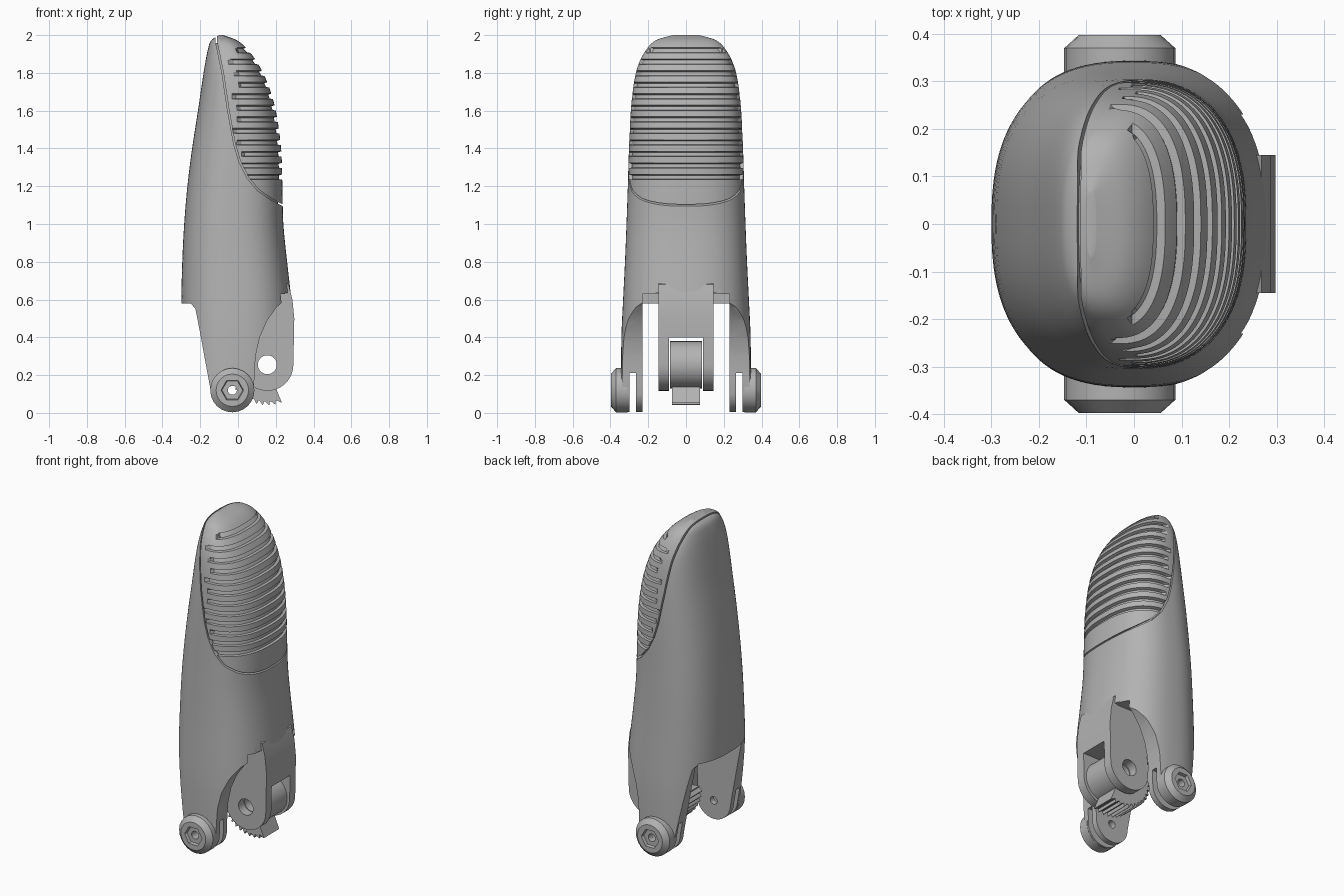
import bpy, bmesh
from math import sin, cos, pi, radians

if "Cube" in bpy.data.objects:
    bpy.data.objects.remove(bpy.data.objects["Cube"])

grey = bpy.data.materials.new("plain grey")
grey.use_nodes = True
GREY = (0.45, 0.45, 0.45, 1)
grey.diffuse_color = GREY
grey.node_tree.nodes["Principled BSDF"].inputs["Base Color"].default_value = GREY


def make(name, bm):
    bmesh.ops.recalc_face_normals(bm, faces=bm.faces)
    mesh = bpy.data.meshes.new(name)
    bm.to_mesh(mesh)
    bm.free()
    mesh.materials.append(grey)
    ob = bpy.data.objects.new(name, mesh)
    bpy.context.collection.objects.link(ob)
    return ob


def skin(name, rings, closed=False):
    """Join rings of points into a solid, capped unless the rings form a loop."""
    bm = bmesh.new()
    vs = [[bm.verts.new(p) for p in ring] for ring in rings]
    pairs = list(zip(vs, vs[1:])) + ([(vs[-1], vs[0])] if closed else [])
    for a, b in pairs:
        for i in range(len(a)):
            j = (i + 1) % len(a)
            bm.faces.new((a[i], a[j], b[j], b[i]))
    if not closed:
        bm.faces.new(vs[0])
        bm.faces.new(vs[-1])
    return make(name, bm)


def plate(name, outline, y0, y1):
    """Extrude an x-z outline along y."""
    return skin(name, [[(x, y, z) for x, z in outline] for y in (y0, y1)])


def box(name, x0, x1, y0, y1, z0, z1):
    return plate(name, [(x0, z0), (x1, z0), (x1, z1), (x0, z1)], y0, y1)


def arc(cx, cz, r, a0, a1, n):
    return [(cx + r * cos(radians(a0 + (a1 - a0) * i / n)),
             cz + r * sin(radians(a0 + (a1 - a0) * i / n))) for i in range(n + 1)]


def disc(name, cx, cz, r, y0, y1, n=32):
    return plate(name, arc(cx, cz, r, 0, 360 - 360 / n, n - 1), y0, y1)


def cut(ob, cutters, op="DIFFERENCE"):
    """Apply booleans and discard the cutters."""
    for c in cutters:
        m = ob.modifiers.new("cut", "BOOLEAN")
        m.operation, m.solver, m.object = op, "EXACT", c
    bpy.context.view_layer.update()
    dg = bpy.context.evaluated_depsgraph_get()
    mesh = bpy.data.meshes.new_from_object(ob.evaluated_get(dg))
    ob.modifiers.clear()
    ob.data = mesh
    for c in cutters:
        bpy.data.objects.remove(c)


# Body sections: height, back x, pad-side x, half width
KEYS = [(0, -.30, .30, .345), (.4, -.30, .295, .342), (.6, -.30, .282, .333),
        (.8, -.295, .26, .323), (1, -.285, .24, .315), (1.2, -.268, .235, .308),
        (1.4, -.243, .228, .302), (1.6, -.212, .2, .292), (1.75, -.19, .155, .275),
        (1.85, -.174, .105, .25), (1.93, -.158, .045, .205),
        (1.975, -.14, -.01, .155), (2, -.1, -.08, .07)]


def section(z):
    z = min(max(z, 0), 2)
    i = max(k for k in range(len(KEYS) - 1) if KEYS[k][0] <= z)
    a, b = KEYS[i], KEYS[i + 1]
    p, q = KEYS[max(i - 1, 0)], KEYS[min(i + 2, len(KEYS) - 1)]
    h = b[0] - a[0]
    t = (z - a[0]) / h
    out = []
    for k in (1, 2, 3):
        m0 = (b[k] - p[k]) / (b[0] - p[0]) * h
        m1 = (q[k] - a[k]) / (q[0] - a[0]) * h
        out.append((2*t**3 - 3*t*t + 1) * a[k] + (t**3 - 2*t*t + t) * m0
                   + (3*t*t - 2*t**3) * b[k] + (t**3 - t*t) * m1)
    return out


def ring(z, inset=0, groove=0, start=0, n=96):
    x0, x1, hy = section(z)
    cx, hx = (x0 + x1) / 2, (x1 - x0) / 2
    pts = []
    for i in range(n):
        c, s = cos(2 * pi * i / n), sin(2 * pi * i / n)
        ux = abs(c) ** .8 * (1 if c > 0 else -1)
        uy = abs(s) ** .8 * (1 if s > 0 else -1)
        d = inset + (groove if cx + hx * ux > start else 0)
        pts.append((cx + max(hx - d, .004) * ux, max(hy - d, .004) * uy, z))
    return pts


def levels(low, n):
    return [low + (2 - low) * sin(pi / 2 * i / n) for i in range(n + 1)]


# Finger shell, with fork arms left by the cut below the shell
body = skin("finger_shell", [ring(z) for z in levels(-.05, 44)])
PX, PZ = -.03, .12
under = ([(-.6, .58), (-.25, .58), (-.225, .55), (-.2, .42), (-.147, .13)]
         + arc(PX, PZ, .115, 185, 350, 14)
         + [(.087, .2), (.093, .3), (.115, .4), (.155, .49), (.205, .56), (.25, .6),
            (.25, .635), (.6, .635), (.6, -.3), (-.6, -.3)])
seam = [(-.125, 2.1), (-.118, 1.96), (-.085, 1.8), (-.055, 1.6), (-.022, 1.42),
        (.005, 1.33), (.05, 1.24), (.105, 1.175), (.17, 1.13), (.235, 1.095),
        (.5, 1.06), (.5, 2.1)]
cut(body, [plate("under_cutter", under, -.6, .6),
           box("fork_gap_cutter", -.225, .6, -.23, .23, -.3, .63),
           box("fork_gap_back_cutter", -.6, .1, -.23, .23, -.3, .58),
           box("slot_cutter_left", -.4, .4, .265, .3, -.3, .21),
           box("slot_cutter_right", -.4, .4, -.3, -.265, -.3, .21),
           disc("pin_hole_cutter", PX, PZ, .024, -.6, .6, 16),
           plate("seam_cutter", seam, -.6, .6)])

# Inner core closes the seam gap
core = skin("inner_core", [[(x, y, .75 + (z - .75) * .985) for x, y, z in ring(z, .026)]
                           for z in levels(.75, 30)])

# Ribbed grip pad
GRIP, STEP, COUNT = 1.235, .061, 12
rows = [(z, 0, 0) for z in levels(.95, 50)
        if not any(GRIP + k * STEP - .003 < z < GRIP + k * STEP + .031 for k in range(COUNT))]
for k in range(COUNT):
    z, start = GRIP + k * STEP, (.015, -.01, .03)[k % 3] - .03 * k / COUNT
    rows += [(z, 0, 0), (z + .002, .016, start), (z + .022, .018, start), (z + .028, 0, 0)]
pad = skin("grip_pad", [ring(z, 0, g, s) for z, g, s in sorted(rows)])
cut(pad, [plate("pad_limit", [(x + .007, z + .006) for x, z in seam], -.6, .6)], "INTERSECT")

# Central hinge lugs with a window for the roller
HX, HZ = .155, .255
lug_outline = ([(.06, .7), (.03, .45)] + arc(HX, HZ, .138, 180, 360, 20)
               + [(.298, .5), (.288, .6), (.268, .68), (.2, .72)])
lugs = plate("hinge_lugs", lug_outline, -.145, .145)
cut(lugs, [box("window_cutter", -.4, .6, -.09, .09, -.2, .4),
           disc("hinge_hole_cutter", HX, HZ, .05, -.4, .4)])

# Roller with a toothed tongue under it
roller = disc("hinge_roller", HX, HZ, .125, -.085, .085)
cut(roller, [disc("roller_hole_cutter", HX, HZ, .05, -.4, .4)])
teeth = arc(HX, HZ, .11, 290, 175, 14)
for i in range(13):
    a = 175 + i * 9
    teeth += arc(HX, HZ, .195, a, a + 2, 1) + arc(HX, HZ, .214, a + 7, a + 8, 1)
tongue = plate("toothed_tongue", teeth, -.075, .075)

# Pin caps: chamfered rings with a hexagonal-looking recess
PROFILE = [(.117, .31), (.117, .37), (.086, .398), (.06, .398), (.055, .38),
           (.024, .38), (.024, .31)]
parts = [body, core, pad, lugs, roller, tongue]
for name, side in (("pin_cap_back", 1), ("pin_cap_front", -1)):
    rings = []
    for r, y in PROFILE:
        n = 24
        pts = []
        for i in range(n):
            a = 2 * pi * i / n
            k = r
            if r in (.06, .055):
                k = r * cos(pi / 6) / cos((a % (pi / 3)) - pi / 6)
            pts.append((PX + k * cos(a), side * y, PZ + k * sin(a)))
        rings.append(pts)
    parts.append(skin(name, rings, closed=True))

# Smooth curved faces, keep hard edges
bpy.ops.object.select_all(action="DESELECT")
for ob in parts:
    ob.select_set(True)
bpy.context.view_layer.objects.active = body
bpy.ops.object.shade_smooth_by_angle(angle=radians(28))
